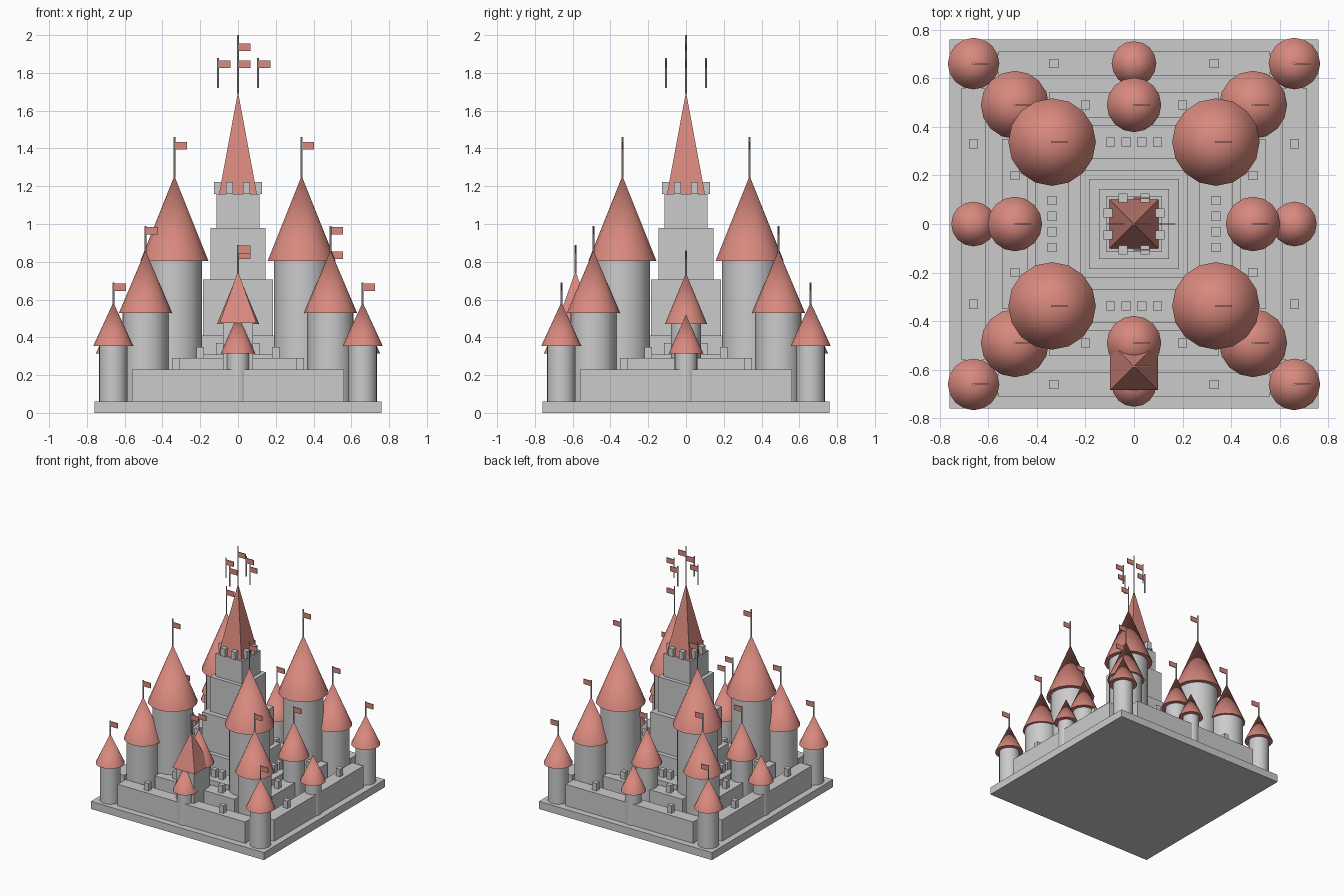
import bpy
from math import pi, radians, sqrt

if "Cube" in bpy.data.objects:
    bpy.data.objects.remove(bpy.data.objects["Cube"])

red = bpy.data.materials.new("roof_red")
red.diffuse_color = (0.69, 0.25, 0.21, 1)
red.use_nodes = True
red.node_tree.nodes["Principled BSDF"].inputs["Base Color"].default_value = red.diffuse_color


def paint(o, mat):
    if mat:
        o.data.materials.append(mat)


def box(name, x, y, z0, z1, hx, hy, mat=None):
    bpy.ops.mesh.primitive_cube_add(size=1, location=(x, y, (z0 + z1) / 2))
    o = bpy.context.object
    o.name = name
    o.scale = (2 * hx, 2 * hy, z1 - z0)
    bpy.ops.object.transform_apply(location=False, rotation=False, scale=True)
    paint(o, mat)


def column(name, x, y, z0, z1, r, n=24):
    bpy.ops.mesh.primitive_cylinder_add(vertices=n, radius=r, depth=z1 - z0,
                                        location=(x, y, (z0 + z1) / 2))
    bpy.context.object.name = name
    bpy.ops.object.shade_smooth_by_angle(angle=radians(35))


def cone(name, x, y, z0, z1, r, n=16):
    bpy.ops.mesh.primitive_cone_add(vertices=n, radius1=r, radius2=0, depth=z1 - z0,
                                    location=(x, y, (z0 + z1) / 2),
                                    rotation=(0, 0, pi / 4 if n == 4 else 0))
    o = bpy.context.object
    o.name = name
    paint(o, red)
    if n > 4:
        bpy.ops.object.shade_smooth_by_angle(angle=radians(35))


def flag(x, y, z0, z1, drop=0.005):
    column("flag_pole", x, y, z0, z1, 0.005, 8)
    box("flag", x + 0.034, y, z1 - drop - 0.04, z1 - drop, 0.032, 0.003, red)


def tower(x, y, r, eave, roof_r, apex, pole=None, drop=0.005):
    column("tower", x, y, 0.06, eave + 0.01, r)
    cone("tower_roof", x, y, eave, apex, roof_r)
    if pole:
        flag(x, y, apex - 0.01, pole, drop)


# Base slab
box("base", 0, 0, 0, 0.06, 0.76, 0.76)

# Corner towers of the three rings: distance, radius, eave, roof radius, apex, pole top
for d, r, eave, rr, apex, pole in [(0.66, 0.075, 0.355, 0.106, 0.585, 0.69),
                                   (0.49, 0.122, 0.53, 0.14, 0.86, 0.99),
                                   (0.337, 0.147, 0.805, 0.18, 1.255, 1.46)]:
    for sx in (-1, 1):
        for sy in (-1, 1):
            tower(sx * d, sy * d, r, eave, rr, apex, pole, 0.025 if d < 0.4 else 0.005)

# Mid-side towers, curtain walls and merlons on all four sides
for dx, dy in [(0, -1), (0, 1), (-1, 0), (1, 0)]:
    tower(0.66 * dx, 0.66 * dy, 0.06, 0.315, 0.092, 0.52)
    tower(0.49 * dx, 0.49 * dy, 0.08, 0.47, 0.112, 0.74, 0.86)
    # distance, half length, half thickness, wall top, merlon positions
    for d, half, th, top, merlons in [(0.66, 0.56, 0.05, 0.23, (0.33,)),
                                      (0.49, 0.35, 0.053, 0.29, (0.2,)),
                                      (0.337, 0.25, 0.068, 0.31, (0.032, 0.097))]:
        hx, hy = (half, th) if dy else (th, half)
        box("curtain_wall", d * dx, d * dy, 0.06, top, hx, hy)
        for m in merlons:
            for s in (-1, 1):
                box("wall_merlon", d * dx + s * m * abs(dy), d * dy + s * m * abs(dx),
                    top, top + 0.06, 0.019, 0.019)

# Gatehouse
box("gatehouse", 0, -0.585, 0.06, 0.48, 0.08, 0.08)
cone("gatehouse_roof", 0, -0.585, 0.475, 0.75, 0.098 * sqrt(2), 4)
flag(0, -0.585, 0.74, 0.89)

# Stepped central keep
for half, z0, z1 in [(0.22, 0.06, 0.41), (0.185, 0.41, 0.705),
                     (0.145, 0.705, 0.98), (0.115, 0.98, 1.16)]:
    box("keep_tier", 0, 0, z0, z1, half, half)
for s in (-1, 1):
    for t in (-0.045, 0.045):
        box("keep_merlon", t, s * 0.107, 1.16, 1.222, 0.019, 0.019)
        box("keep_merlon", s * 0.107, t, 1.16, 1.222, 0.019, 0.019)
cone("keep_spire", 0, 0, 1.16, 1.70, 0.1 * sqrt(2), 4)

# Keep flags: tall centre and four around it
flag(0, 0, 1.69, 2.0, 0.045)
for x, y in [(0.105, 0), (-0.105, 0), (0, 0.105), (0, -0.105)]:
    flag(x, y, 1.72, 1.88, 0.015)
